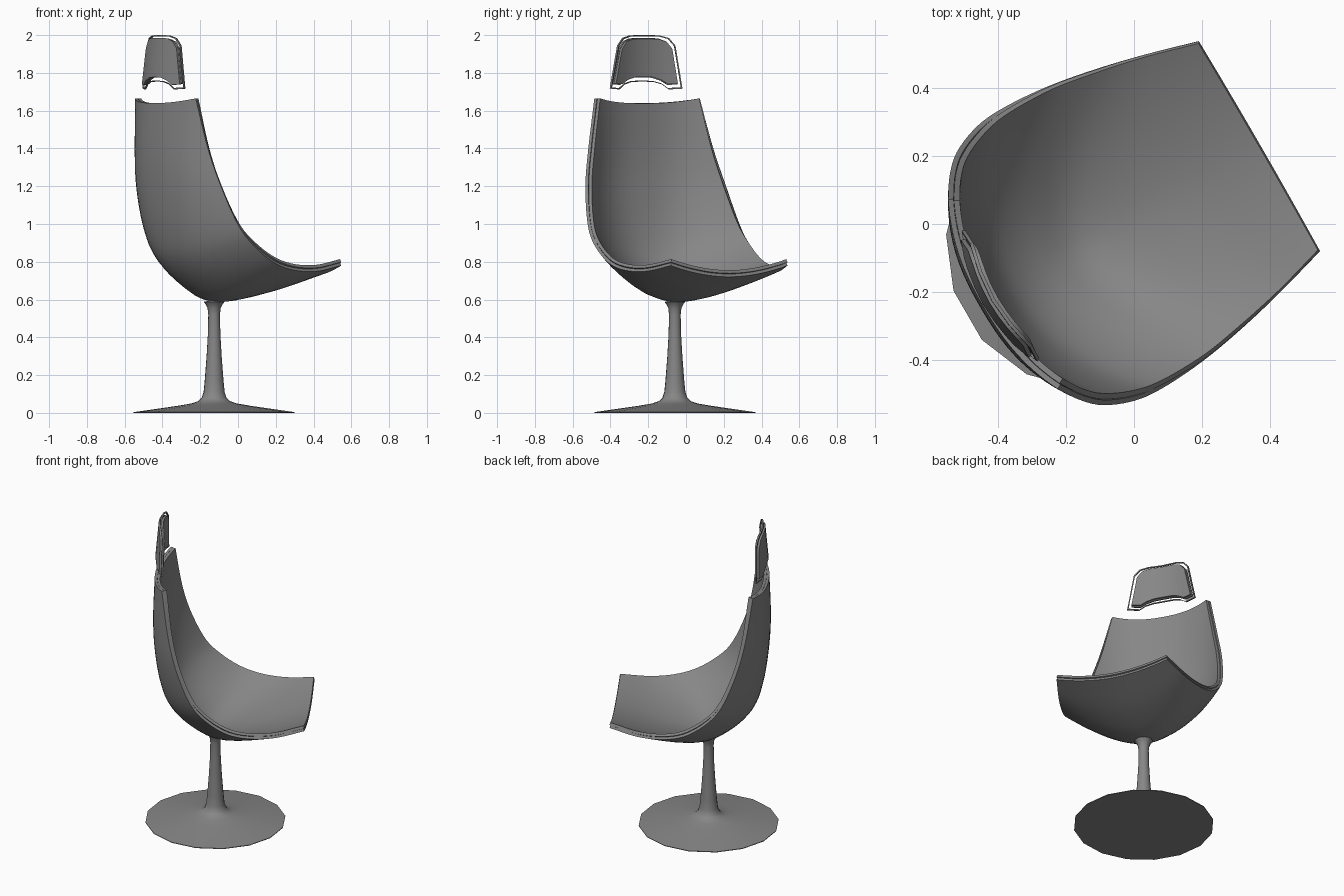
import bpy, math
from mathutils import Vector

if "Cube" in bpy.data.objects:
    bpy.data.objects.remove(bpy.data.objects["Cube"])

ANG = math.radians(30)          # chair faces 30 degrees off +x
C, S = math.cos(ANG), math.sin(ANG)
V0 = 0.014                      # side offset of the symmetry plane

GREY = bpy.data.materials.new("dark_grey")
GREY.diffuse_color = (0.24, 0.24, 0.24, 1)
GREY.use_nodes = True
GREY.node_tree.nodes["Principled BSDF"].inputs["Base Color"].default_value = GREY.diffuse_color


def world(u, v, z):
    """u = forward, v = sideways from the symmetry plane."""
    v += V0
    return Vector((C * u - S * v, S * u + C * v, z))


def make(name, verts, faces, thick=0.0):
    me = bpy.data.meshes.new(name)
    me.from_pydata([tuple(p) for p in verts], [], faces)
    me.update()
    me.materials.append(GREY)
    ob = bpy.data.objects.new(name, me)
    bpy.context.collection.objects.link(ob)
    if thick:
        m = ob.modifiers.new("thickness", 'SOLIDIFY')
        m.thickness, m.offset = thick, 1
    bpy.ops.object.select_all(action='DESELECT')
    ob.select_set(True)
    bpy.context.view_layer.objects.active = ob
    if thick:
        bpy.ops.object.modifier_apply(modifier="thickness")
    bpy.ops.object.shade_smooth_by_angle(angle=math.radians(40))
    return ob


def grid_faces(n, m, wrap=False):
    return [(i * m + j, (i + 1) * m + j, (i + 1) * m + (j + 1) % m, i * m + (j + 1) % m)
            for i in range(n - 1) for j in range(m if wrap else m - 1)]


# Shell stations, top to front lip: centre u, centre z, edge u, half width, edge z, roundness
STATIONS = [
    (-.505, 1.64, -.437, .322, 1.665, 2.4),
    (-.514, 1.38, -.397, .382, 1.40, 2.5),
    (-.505, 1.18, -.345, .430, 1.20, 2.5),
    (-.475, 0.97, -.262, .464, 1.00, 2.3),
    (-.420, 0.81, -.175, .474, 0.89, 2.1),
    (-.300, 0.675, -.040, .466, 0.795, 1.9),
    (-.140, 0.588, .100, .443, 0.755, 1.75),
    (.120, 0.625, .260, .406, 0.75, 1.75),
    (.433, 0.72, .433, .357, 0.78, 1.9),
]


def station(a):
    n = len(STATIONS) - 1
    i = max(0, min(n - 1, int(math.floor(a))))
    f = a - i
    p1, p2 = STATIONS[i], STATIONS[i + 1]
    p0 = STATIONS[i - 1] if i else [2 * x - y for x, y in zip(p1, p2)]
    p3 = STATIONS[i + 2] if i + 2 <= n else [2 * y - x for x, y in zip(p1, p2)]
    return [0.5 * (2 * q1 + (q2 - q0) * f + (2 * q0 - 5 * q1 + 4 * q2 - q3) * f * f
                   + (3 * q1 - q0 - 3 * q2 + q3) * f ** 3)
            for q0, q1, q2, q3 in zip(p0, p1, p2, p3)]


def surf(a, t):
    uc, zc, ue, hw, ze, p = station(a)
    k = abs(t) ** p
    return world(uc + (ue - uc) * k, hw * t, zc + (ze - zc) * k)


def normal(a, t):
    e = 1e-3
    return (surf(a + e, t) - surf(a - e, t)).cross(surf(a, t + e) - surf(a, t - e)).normalized()


def shell_layer(name, offset, thick, inset, flare, lip):
    """One layer of the seat: edge inset on the back, flared on the seat, longer at the lip."""
    n, m = 37, 29
    verts = []
    for i in range(n):
        a = (8 + lip) * i / (n - 1)
        ramp = max(0, min(1, (a - 2) / 3))
        for j in range(m):
            t = math.sin(1.25 * (2 * j / (m - 1) - 1)) / math.sin(1.25)
            t *= 1 - inset + (inset + flare) * ramp
            verts.append(surf(a, t) + normal(a, t) * offset)
    return make(name, verts, grid_faces(n, m), thick)


# Seat shell and upholstery layers
shell_layer("seat_shell", 0, 0.016, 0, 0, 0)
shell_layer("seat_pad", 0.017, 0.017, 0.012, 0.015, 0.03)

# Pedestal: lathed base disc and stem
PROFILE = [(0, 0), (.427, 0), (.427, .004), (.3, .022), (.19, .038), (.12, .05), (.085, .062),
           (.066, .08), (.056, .11), (.050, .17), (.040, .3), (.033, .42), (.031, .52),
           (.035, .555), (.045, .575), (.055, .588), (0, .600)]
SIDES = 16
verts = []
for r, z in PROFILE:
    for k in range(SIDES):
        w = 2 * math.pi * (k + 0.5) / SIDES
        r1 = max(r, 1e-4)
        verts.append(world(-.139 + r1 * math.cos(w), r1 * math.sin(w) - .002, z))
faces = [f[::-1] for f in grid_faces(len(PROFILE), SIDES, True)]
make("pedestal", verts, faces)


# Headrest: curved pad built from bottom/top column pairs, inside a thin rim
def bend(v, z, back=0.0):
    lean = .09 * (z - 1.72)
    return world(-.480 + .042 * (v / .2) ** 2 - back + lean, v, z)


def mirrored(half):
    return [(-v, z) for v, z in reversed(half[1:])] + list(half)


RIM_TOP = mirrored([(0, 2.0), (.09, 1.999), (.143, 1.985), (.178, 1.945)])
RIM_BOT = mirrored([(0, 1.755), (.07, 1.752), (.115, 1.74), (.155, 1.713), (.222, 1.717)])
PAD_TOP = mirrored([(0, 1.985), (.05, 1.985), (.09, 1.982), (.13, 1.968), (.162, 1.93)])
PAD_BOT = mirrored([(0, 1.778), (.06, 1.775), (.11, 1.76), (.148, 1.737), (.2, 1.74)])


def pad_layer(name, back, thick, size):
    verts = []
    for k in range(5):
        f = 1 - k / 4
        for (vb, zb), (vt, zt) in zip(PAD_BOT, PAD_TOP):
            v, z = vb + (vt - vb) * f, zb + (zt - zb) * f
            verts.append(bend(v * size, 1.87 + (z - 1.87) * size, back))
    make(name, verts, grid_faces(5, len(PAD_TOP)), thick)


pad_layer("headrest_pad", 0.012, 0.014, 0.97)
pad_layer("headrest_back", 0.028, 0.013, 1.0)

loop = RIM_TOP + RIM_BOT[::-1]
n = len(loop)
verts = [bend(v, z, .02) for v, z in loop]
verts += [bend(v * .965, 1.87 + (z - 1.87) * .955, .02) for v, z in loop]
make("headrest_rim", verts, grid_faces(2, n, True), 0.01)
